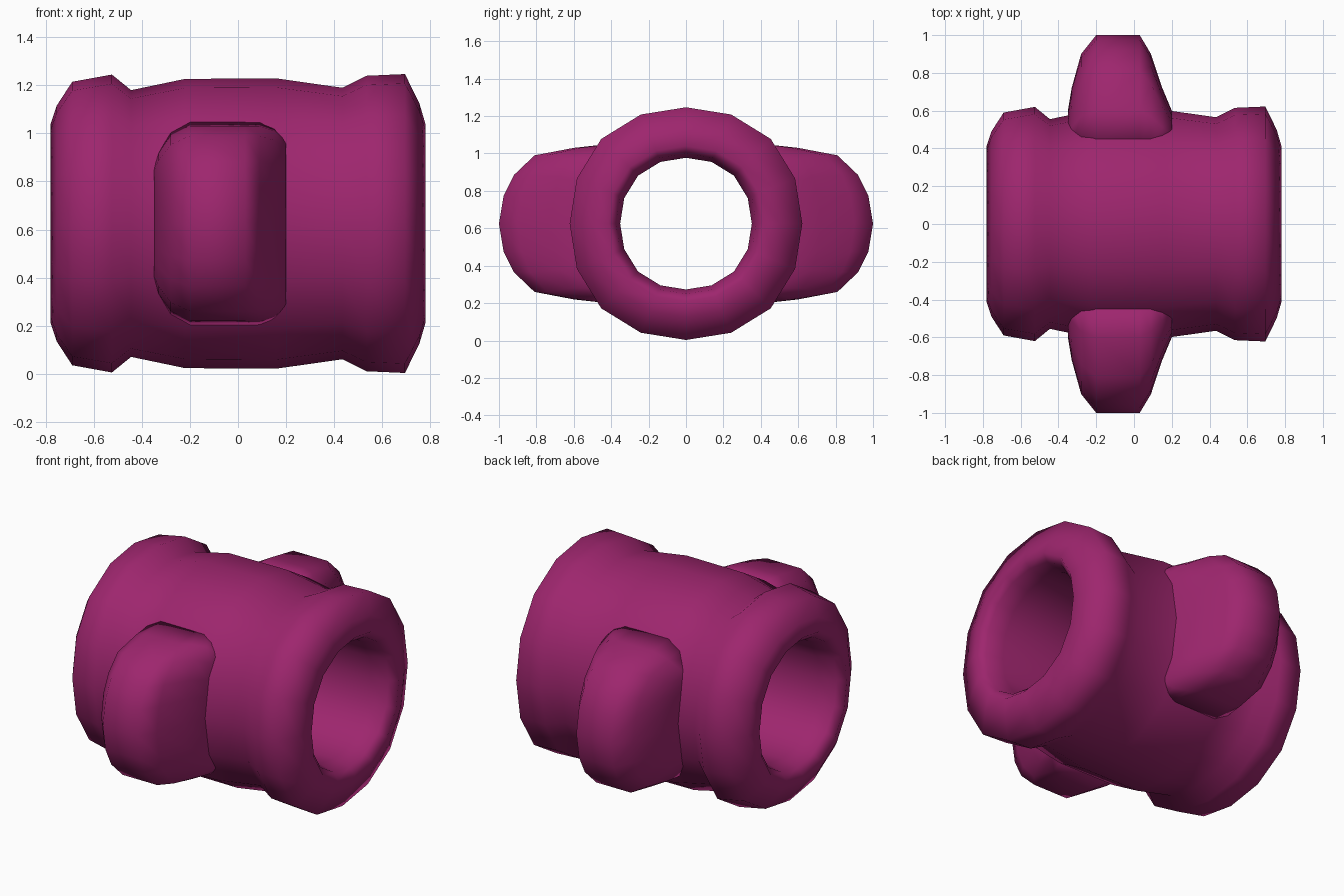
import bpy, bmesh, math

CENTRE_Z = 0.625
SIDES = 16

cube = bpy.data.objects.get("Cube")
if cube:
    bpy.data.objects.remove(cube, do_unlink=True)

magenta = bpy.data.materials.new("magenta")
magenta.use_nodes = True
colour = (0.34, 0.019, 0.155, 1)
magenta.diffuse_color = colour
magenta.node_tree.nodes["Principled BSDF"].inputs["Base Color"].default_value = colour


def loft(name, rings, close_rings=False):
    """Bridge equal rings of points into one smooth object."""
    bm = bmesh.new()
    rows = [[bm.verts.new(p) for p in ring] for ring in rings]
    pairs = list(zip(rows, rows[1:]))
    if close_rings:
        pairs.append((rows[-1], rows[0]))
    else:
        bm.faces.new(rows[0])
        bm.faces.new(rows[-1])
    for a, b in pairs:
        for i in range(len(a)):
            j = (i + 1) % len(a)
            bm.faces.new((a[i], a[j], b[j], b[i]))
    bmesh.ops.recalc_face_normals(bm, faces=bm.faces)
    mesh = bpy.data.meshes.new(name)
    bm.to_mesh(mesh)
    bm.free()
    mesh.shade_smooth()
    mesh.materials.append(magenta)
    obj = bpy.data.objects.new(name, mesh)
    bpy.context.collection.objects.link(obj)
    return obj


# Hollow sleeve: (x, radius) outside from left to right, then back through the bore
profile = [(-0.78, 0.415), (-0.755, 0.49), (-0.69, 0.59), (-0.525, 0.62),
           (-0.445, 0.555), (-0.22, 0.602), (0.16, 0.604), (0.435, 0.565),
           (0.535, 0.615), (0.695, 0.622), (0.755, 0.5), (0.78, 0.415),
           (0.74, 0.375), (0.64, 0.352), (-0.64, 0.352), (-0.74, 0.375)]


def circle(x, radius):
    points = []
    for i in range(SIDES):
        a = math.tau * i / SIDES
        r = radius * (1 + 0.03 * math.sin(2 * a) ** 2)  # slightly squared round
        points.append((x, r * math.cos(a), CENTRE_Z + r * math.sin(a)))
    return points


loft("sleeve", [circle(x, r) for x, r in profile], close_rings=True)

# Side lugs: (distance out, half height) outline, swept along x with (x, reach, height scale)
upper = [(0.42, 0.425), (0.6, 0.405), (0.81, 0.365), (0.92, 0.26), (0.975, 0.15)]
outline = upper + [(1.0, 0)] + [(y, -z) for y, z in reversed(upper)]
stations = [(-0.35, 0.6, 0.6), (-0.33, 0.72, 0.72), (-0.28, 0.9, 0.9), (-0.2, 1, 1),
            (0.03, 1, 1), (0.09, 0.9, 1), (0.15, 0.72, 0.95), (0.2, 0.6, 0.85)]

for name, side in (("front_lug", -1), ("back_lug", 1)):
    rings = []
    for x, reach, height in stations:
        s = (reach - 0.42) / 0.58
        rings.append([(x, side * (0.42 + (y - 0.42) * s), CENTRE_Z + z * height)
                      for y, z in outline])
    loft(name, rings)
